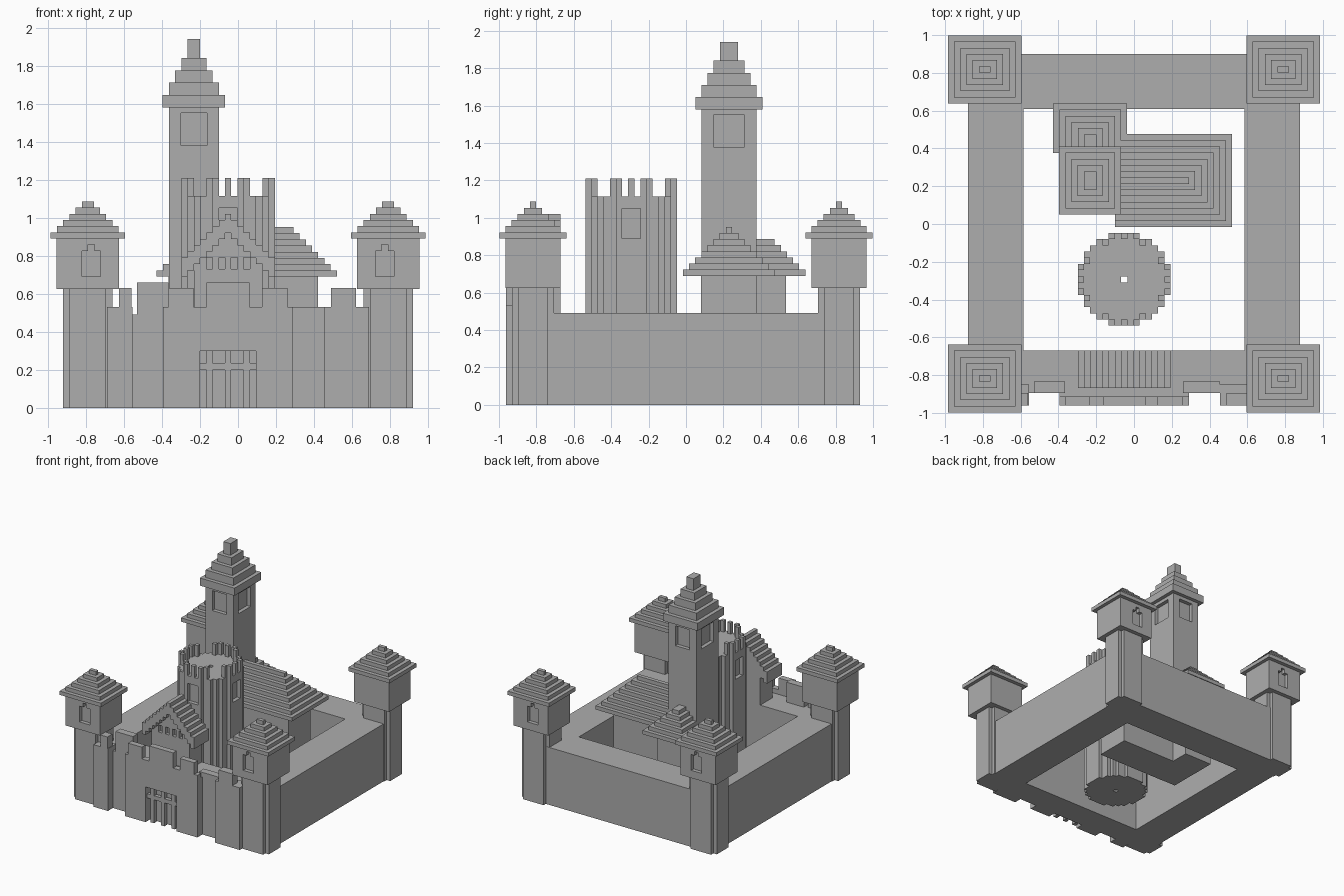
import bpy, bmesh
from mathutils import Vector

cube = bpy.data.objects.get("Cube")
if cube:
    bpy.data.objects.remove(cube, do_unlink=True)

STONE = (0.42, 0.42, 0.42, 1)
stone = bpy.data.materials.new("grey stone")
stone.use_nodes = True
stone.diffuse_color = STONE
stone.node_tree.nodes["Principled BSDF"].inputs["Base Color"].default_value = STONE

V = 0.0327  # block size every step is built on


def finish(name, bm):
    bmesh.ops.recalc_face_normals(bm, faces=bm.faces)
    mesh = bpy.data.meshes.new(name)
    bm.to_mesh(mesh)
    bm.free()
    mesh.materials.append(stone)
    ob = bpy.data.objects.new(name, mesh)
    bpy.context.collection.objects.link(ob)
    return ob


def add_box(bm, x0, x1, y0, y1, z0, z1):
    verts = bmesh.ops.create_cube(bm, size=1)["verts"]
    lo, hi = Vector((x0, y0, z0)), Vector((x1, y1, z1))
    for v in verts:
        v.co = Vector([lo[i] + (v.co[i] + 0.5) * (hi[i] - lo[i]) for i in range(3)])


def boxes(name, *parts):
    bm = bmesh.new()
    for p in parts:
        add_box(bm, *p)
    return finish(name, bm)


def around(cx, cy, hx, hy, z0, z1):
    return cx - hx, cx + hx, cy - hy, cy + hy, z0, z1


def cut(ob, *parts):
    cutter = boxes(ob.name + "_cutter", *parts)
    cutter.hide_render = True
    cutter.hide_viewport = True
    mod = ob.modifiers.new("openings", "BOOLEAN")
    mod.operation = "DIFFERENCE"
    mod.solver = "EXACT"
    mod.object = cutter


def extrude_cells(name, cells, cx, cy, z0, z1):
    """Raise a set of grid cells into one stepped prism."""
    bm = bmesh.new()
    for i, j in cells:
        bm.faces.new([bm.verts.new((cx + (i + a) * V, cy + (j + b) * V, z0))
                      for a, b in ((-.5, -.5), (.5, -.5), (.5, .5), (-.5, .5))])
    bmesh.ops.remove_doubles(bm, verts=bm.verts, dist=V / 10)
    geom = bmesh.ops.extrude_face_region(bm, geom=bm.faces[:])["geom"]
    top = [g for g in geom if isinstance(g, bmesh.types.BMVert)]
    bmesh.ops.translate(bm, verts=top, vec=(0, 0, z1 - z0))
    bmesh.ops.recalc_face_normals(bm, faces=bm.faces)
    bmesh.ops.dissolve_limit(bm, angle_limit=0.01, verts=bm.verts, edges=bm.edges)
    return finish(name, bm)


# Curtain walls
WALL = 0.49
for side, s in (("left", 1), ("right", -1)):
    x0, x1 = sorted((s * 0.585, s * 0.88))
    boxes(side + "_wall", (x0, x1, -0.8, 0.8, 0, WALL))
boxes("back_wall", (-0.8, 0.8, 0.61, 0.9, 0, WALL))
boxes("front_wall", (-0.8, 0.8, -0.895, -0.67, 0, WALL))

# Gate bay with a recessed gate
GX = -0.052
bay = boxes("gate_bay", (-0.395, 0.29, -0.962, -0.85, 0, WALL))
cut(bay, (GX - 4.5 * V, GX + 4.5 * V, -1, -0.897, -0.1, 0.3))
boxes("gate_bars",
      *[around(GX + i * V, -0.925, V / 2, V / 2, 0, 0.3) for i in (-3, 0, 3)],
      around(GX, -0.925, 4.5 * V, V / 2, 0.2, 0.235))

# Front parapet and merlons
boxes("gate_parapet", (-0.395, 0.29, -0.962, -0.913, WALL, 0.53))
boxes("gate_merlons",
      (-0.365, -0.235, -0.962, -0.913, 0.53, 0.63),
      (-0.165, 0.06, -0.962, -0.913, 0.53, 0.66),
      (0.125, 0.26, -0.962, -0.913, 0.53, 0.63))
boxes("recess_parapets",
      (-0.53, -0.365, -0.895, -0.833, WALL, 0.66),
      (0.26, 0.455, -0.895, -0.833, WALL, 0.53))
boxes("flank_walls",
      (-0.69, -0.555, -0.962, -0.85, 0, 0.53),
      (0.455, 0.69, -0.962, -0.85, 0, 0.53))
boxes("flank_merlons",
      (-0.625, -0.56, -0.962, -0.895, 0.53, 0.63),
      (0.49, 0.62, -0.962, -0.895, 0.53, 0.63))

# Gatehouse: stepped gable roof over a wall with small openings
roof, wall = [], []
for i in range(-7, 8):
    x0, x1 = GX + (i - 0.5) * V, GX + (i + 0.5) * V
    top = 1.02 - abs(i) * V
    roof.append((x0, x1, -0.867, -0.67, top - 0.1, top))
    if abs(i) <= 5:
        if abs(i) in (1, 3):
            wall += [(x0, x1, -0.835, -0.67, WALL, 0.73),
                     (x0, x1, -0.835, -0.67, 0.79, top - 0.05),
                     (x0, x1, -0.80, -0.67, 0.73, 0.79)]
        else:
            wall.append((x0, x1, -0.835, -0.67, WALL, top - 0.05))
boxes("gatehouse_roof", *roof)
boxes("gatehouse_wall", *wall)

# Corner towers
for row, sy in (("front", -1), ("back", 1)):
    for side, sx in (("left", 1), ("right", -1)):
        cx, cy, name = sx * 0.79, sy * 0.818, row + "_" + side + "_tower"
        boxes(name + "_shaft",
              around(cx, cy, 0.13, 0.08, 0, 0.625),
              around(cx, cy, 0.097, 0.112, 0, 0.625))
        room = boxes(name + "_room", around(cx, cy, 0.165, 0.147, 0.625, 0.89))
        wx, wy = cx - sx * 0.018, cy + sy * 0.147
        cut(room, around(wx, wy, 1.5 * V, V, 0.69, 0.825))
        cut_top = boxes(name + "_arch_cutter", around(wx, wy, V / 2, V, 0.8, 0.86))
        cut_top.hide_render = cut_top.hide_viewport = True
        arch = room.modifiers.new("arch", "BOOLEAN")
        arch.object, arch.solver = cut_top, "EXACT"
        boxes(name + "_roof", *[
            around(cx, cy, 0.195 - i * V, 0.18 - i * V, 0.89 + i * V, 0.89 + (i + 1) * V)
            for i in range(6)])

# Round keep, stepped from grid cells, with a central shaft
KY = -0.293
disc = {(i, j) for i in range(-7, 8) for j in range(-7, 8) if i * i + j * j < 55}
rim = {(i, j) for i, j in disc
       if any(n not in disc for n in ((i + 1, j), (i - 1, j), (i, j + 1), (i, j - 1)))}
keep = disc - {(0, 0)}
slots = {(i, j) for i, j in disc
         if max(abs(i), abs(j)) == 7 and min(abs(i), abs(j)) <= 1}
extrude_cells("keep_body", keep, GX, KY, 0, 0.89)
extrude_cells("keep_window_level", keep - slots, GX, KY, 0.89, 1.05)
extrude_cells("keep_top", keep, GX, KY, 1.05, 1.115)
boxes("keep_merlons", *[
    around(GX + i * V, KY + j * V, V / 2, V / 2, 1.115, 1.21)
    for i, j in sorted(rim) if (i + j) % 2])

# Hall and rear wing with stepped hip roofs
TX, TY = -0.232, 0.23
boxes("hall", (TX, 0.42, 0.08, 0.377, 0, 0.69))
boxes("hall_roof", *[
    (-0.101, 0.52 - i * V, TY - 0.246 + i * V, TY + 0.246 - i * V,
     0.69 + i * V, 0.69 + (i + 1) * V) for i in range(8)])
boxes("rear_wing", (-0.365, -0.1, 0.3, 0.535, 0, 0.69))
boxes("rear_wing_roof", *[
    (TX - 0.196 + i * V, TX + 0.196 - i * V, 0.375, 0.638 - i * V,
     0.69 + i * V, 0.69 + (i + 1) * V) for i in range(6)])

# Tall tower
tower = boxes("tall_tower", around(TX, TY, 0.132, 0.148, 0, 1.58))
cut(tower,
    *[around(TX, TY + s * 0.148, 0.068, V, 1.38, 1.55) for s in (-1, 1)],
    *[around(TX + s * 0.132, TY, V, 0.083, 1.38, 1.55) for s in (-1, 1)])
boxes("tall_tower_roof", *[
    around(TX, TY, 0.164 - i * V, 0.18 - i * V,
           1.58 + i * 0.065, 1.645 + i * 0.065 + (0.035 if i == 4 else 0))
    for i in range(5)])
